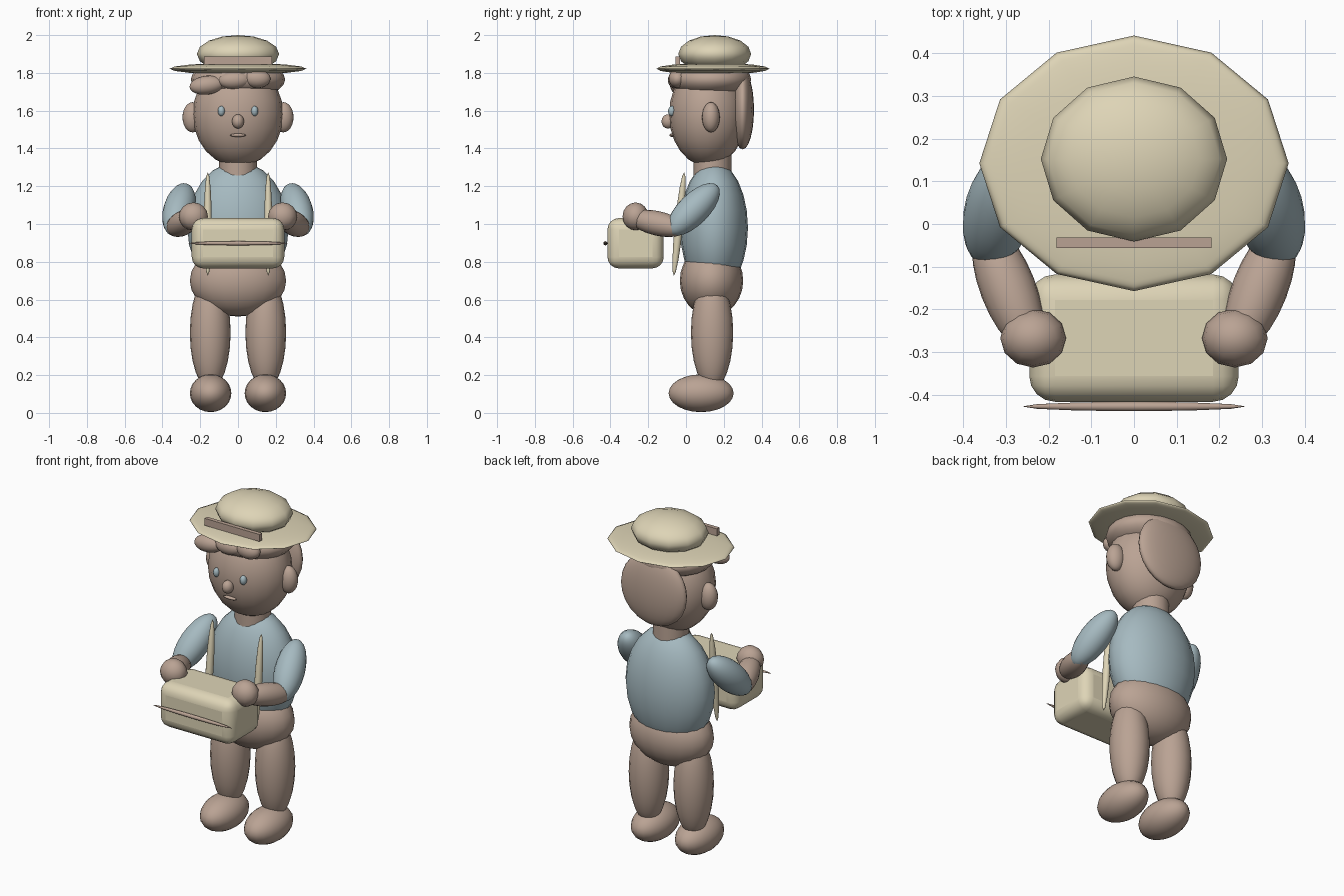
import bpy
from mathutils import Vector

cube = bpy.data.objects.get("Cube")
if cube:
    bpy.data.objects.remove(cube, do_unlink=True)


def material(name, rgb):
    m = bpy.data.materials.new(name)
    m.use_nodes = True
    m.diffuse_color = (*rgb, 1)
    m.node_tree.nodes["Principled BSDF"].inputs["Base Color"].default_value = (*rgb, 1)
    return m


BROWN = material("warm brown", (0.49, 0.365, 0.295))
BLUE = material("soft blue", (0.38, 0.49, 0.53))
CREAM = material("straw cream", (0.73, 0.66, 0.47))


def finish(name, mat):
    obj = bpy.context.object
    obj.name = obj.data.name = name
    obj.data.materials.append(mat)
    return obj


def ellipsoid(name, mat, center, radii, axis=None, segments=20, rings=12):
    """Smooth ellipsoid; its z radius follows axis when one is given."""
    bpy.ops.mesh.primitive_uv_sphere_add(segments=segments, ring_count=rings, radius=1, location=center)
    obj = finish(name, mat)
    obj.scale = radii
    if axis:
        obj.rotation_euler = Vector(axis).to_track_quat("Z", "Y").to_euler()
    bpy.ops.object.shade_smooth()
    return obj


def box(name, mat, center, size, bevel=0):
    bpy.ops.mesh.primitive_cube_add(size=1, location=center)
    obj = finish(name, mat)
    obj.scale = size
    bpy.ops.object.transform_apply(location=False, rotation=False, scale=True)
    if bevel:
        mod = obj.modifiers.new("rounded", "BEVEL")
        mod.width = bevel
        mod.segments = 4
        bpy.ops.object.shade_smooth_by_angle()
    return obj


# Body
ellipsoid("hips", BROWN, (0, 0.135, 0.7), (0.255, 0.168, 0.19))
ellipsoid("shirt", BLUE, (0, 0.148, 0.98), (0.268, 0.18, 0.35))
bpy.ops.mesh.primitive_cylinder_add(vertices=16, radius=0.1, depth=0.16, location=(0, 0.14, 1.32))
finish("neck", BROWN)
bpy.ops.object.shade_smooth_by_angle()

# Head and face
ellipsoid("head", BROWN, (0, 0.115, 1.58), (0.24, 0.205, 0.275))
ellipsoid("nose", BROWN, (0, -0.095, 1.543), (0.032, 0.035, 0.038), segments=12, rings=8)
ellipsoid("mouth", BROWN, (0, -0.075, 1.47), (0.043, 0.013, 0.009), segments=12, rings=8)

# Hair
ellipsoid("hair_cap", BROWN, (0, 0.13, 1.765), (0.25, 0.215, 0.105))
ellipsoid("back_hair", BROWN, (0, 0.3, 1.605), (0.215, 0.06, 0.21))
ellipsoid("right_curl", BROWN, (-0.165, -0.035, 1.735), (0.05, 0.05, 0.092), (1, 0, 0.12))
ellipsoid("middle_curl", BROWN, (-0.02, -0.05, 1.762), (0.046, 0.048, 0.085), (1, 0, 0.05))
ellipsoid("left_curl", BROWN, (0.1, -0.045, 1.77), (0.047, 0.05, 0.072), (1, 0, -0.05))

# Hat
ellipsoid("hat_brim", CREAM, (0, 0.142, 1.822), (0.362, 0.299, 0.031), segments=12, rings=8)
ellipsoid("hat_crown", CREAM, (0, 0.152, 1.9), (0.218, 0.193, 0.1), segments=12, rings=8)
box("hat_ribbon", BROWN, (0, -0.044, 1.866), (0.362, 0.024, 0.042))

# Carried case
box("case", CREAM, (0, -0.267, 0.898), (0.49, 0.298, 0.266), 0.06)
ellipsoid("case_band", BROWN, (0, -0.427, 0.898), (0.262, 0.011, 0.011), segments=12, rings=8)

# Paired parts
for side, s in (("left", 1), ("right", -1)):
    ellipsoid(side + "_eye", BLUE, (s * 0.088, -0.075, 1.598), (0.019, 0.02, 0.027), segments=12, rings=8)
    ellipsoid(side + "_ear", BROWN, (s * 0.24, 0.132, 1.565), (0.054, 0.047, 0.08))
    ellipsoid(side + "_sleeve", BLUE, (s * 0.312, 0.04, 1.077), (0.083, 0.083, 0.182),
              (s * 0.2, -0.69, -0.69))
    ellipsoid(side + "_forearm", BROWN, (s * 0.295, -0.15, 1.003), (0.065, 0.065, 0.165),
              (s * -0.35, -0.9, 0.2))
    ellipsoid(side + "_hand", BROWN, (s * 0.236, -0.267, 1.04), (0.077, 0.069, 0.074),
              segments=12, rings=8)
    ellipsoid(side + "_strap", CREAM, (s * 0.16, -0.037, 1.0), (0.021, 0.022, 0.275),
              (0, 0.1, 1), segments=12, rings=8)
    ellipsoid(side + "_leg", BROWN, (s * 0.147, 0.138, 0.425), (0.108, 0.112, 0.3))
    ellipsoid(side + "_foot", BROWN, (s * 0.145, 0.08, 0.104), (0.11, 0.172, 0.1))
